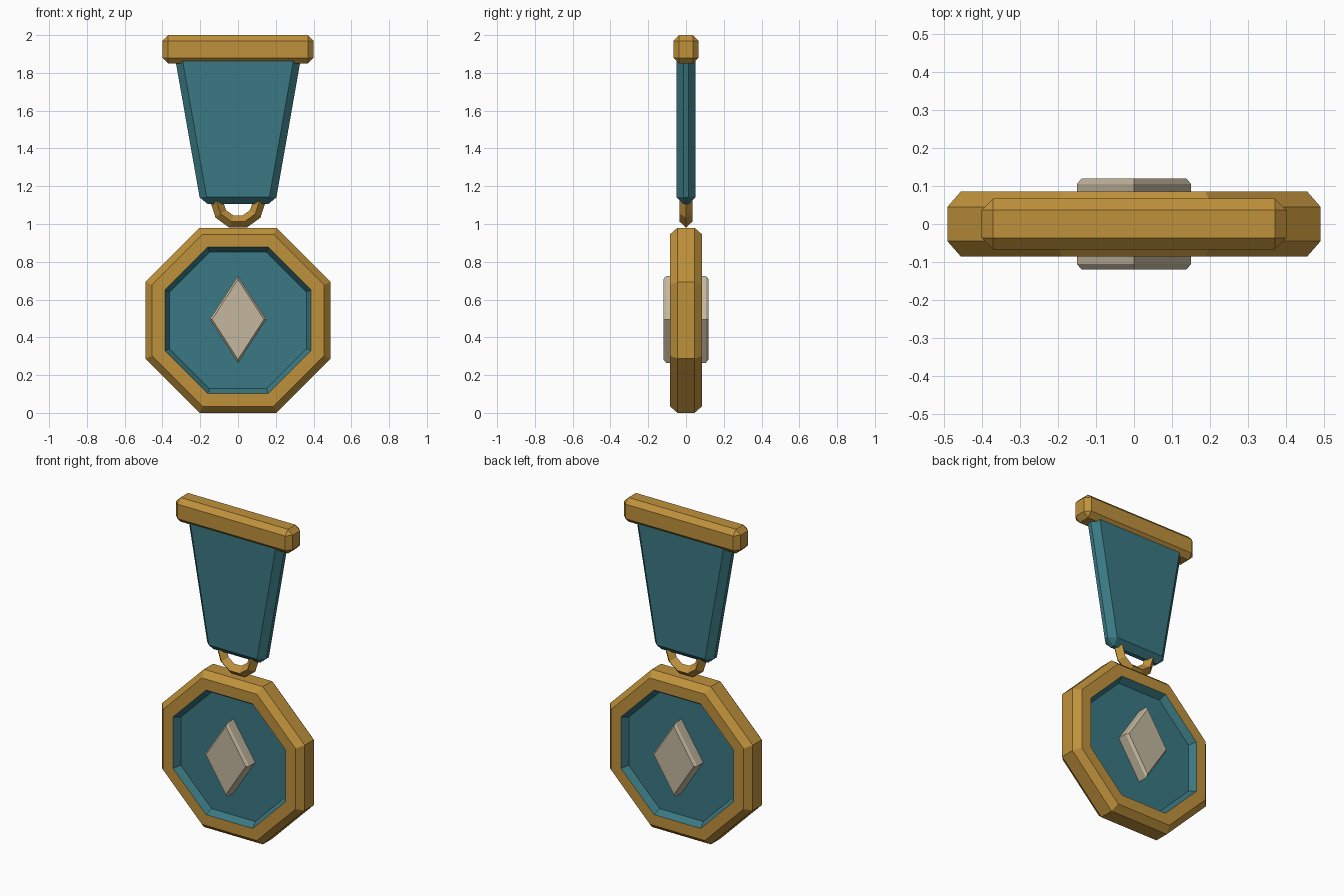
import bpy, bmesh, math
from mathutils import Vector

if "Cube" in bpy.data.objects:
    bpy.data.objects.remove(bpy.data.objects["Cube"])


def material(name, rgb):
    m = bpy.data.materials.new(name)
    m.diffuse_color = (*rgb, 1)
    m.use_nodes = True
    m.node_tree.nodes["Principled BSDF"].inputs["Base Color"].default_value = m.diffuse_color
    return m


GOLD = material("gold", (0.52, 0.285, 0.045))
TEAL = material("teal", (0.042, 0.19, 0.225))
CREAM = material("cream", (0.55, 0.475, 0.345))


def finish(name, bm, mats):
    bmesh.ops.recalc_face_normals(bm, faces=bm.faces)
    me = bpy.data.meshes.new(name)
    bm.to_mesh(me)
    bm.free()
    for m in mats:
        me.materials.append(m)
    ob = bpy.data.objects.new(name, me)
    bpy.context.collection.objects.link(ob)
    return ob


def loft(name, sides, start, cz, half_profile, mats, split=None):
    """Skin polygon loops (rx, rz, y) mirrored front to back, with end caps.
    Bands from profile index `split` onward take the second material."""
    prof = [(rx, rz, -y) for rx, rz, y in reversed(half_profile)] + half_profile
    bm = bmesh.new()
    loops = []
    for rx, rz, y in prof:
        angles = [start + 2 * math.pi * i / sides for i in range(sides)]
        loops.append([bm.verts.new((rx * math.cos(a), y, cz + rz * math.sin(a))) for a in angles])
    n = len(half_profile)
    for k in range(len(loops) - 1):
        depth = max(k - n, n - 2 - k)
        for i in range(sides):
            j = (i + 1) % sides
            f = bm.faces.new((loops[k][i], loops[k][j], loops[k + 1][j], loops[k + 1][i]))
            f.material_index = int(split is not None and depth >= split)
    for lp in (loops[0], loops[-1]):
        bm.faces.new(lp).material_index = int(split is not None)
    return finish(name, bm, mats)


def bevelled_box(name, z0, z1, half0, half1, hy, width, mat):
    """Box tapering from half width half0 at z0 to half1 at z1, chamfered."""
    bm = bmesh.new()
    bmesh.ops.create_cube(bm, size=2)
    for v in bm.verts:
        top = v.co.z > 0
        v.co = Vector((v.co.x * (half1 if top else half0), v.co.y * hy, z1 if top else z0))
    bmesh.ops.bevel(bm, geom=bm.edges[:], offset=width, segments=1,
                    affect='EDGES', profile=0.5)
    return finish(name, bm, [mat])


# Octagonal medal: gold rim with a recessed teal face on both sides
k = 1 / math.cos(math.pi / 8)
rim = [(0.49, 0.045), (0.455, 0.085), (0.387, 0.085), (0.362, 0.045)]
loft("medal", 8, math.pi / 8, 0.49, [(r * k, r * k, y) for r, y in rim],
     [GOLD, TEAL], split=2)

# Diamond emblem passing through both faces
loft("diamond_emblem", 4, 0, 0.495,
     [(0.15, 0.23, 0.105), (0.137, 0.212, 0.12)], [CREAM])

# Ten-sided hanging ring with a four-sided section
bm = bmesh.new()
R, r, seg = 0.113, 0.034, 10
rings = []
for i in range(seg):
    a = 2 * math.pi * i / seg
    section = [(R + r, 0), (R, r), (R - r, 0), (R, -r)]
    rings.append([bm.verts.new((d * math.cos(a), y, 1.12 + d * math.sin(a))) for d, y in section])
for i in range(seg):
    p, q = rings[i], rings[(i + 1) % seg]
    for j in range(4):
        bm.faces.new((p[j], p[(j + 1) % 4], q[(j + 1) % 4], q[j]))
finish("hanging_ring", bm, [GOLD])

# Tapered ribbon and the clasp bar holding it
bevelled_box("ribbon", 1.105, 1.90, 0.197, 0.337, 0.05, 0.037, TEAL)
bevelled_box("clasp_bar", 1.85, 2.0, 0.40, 0.40, 0.067, 0.03, GOLD)
